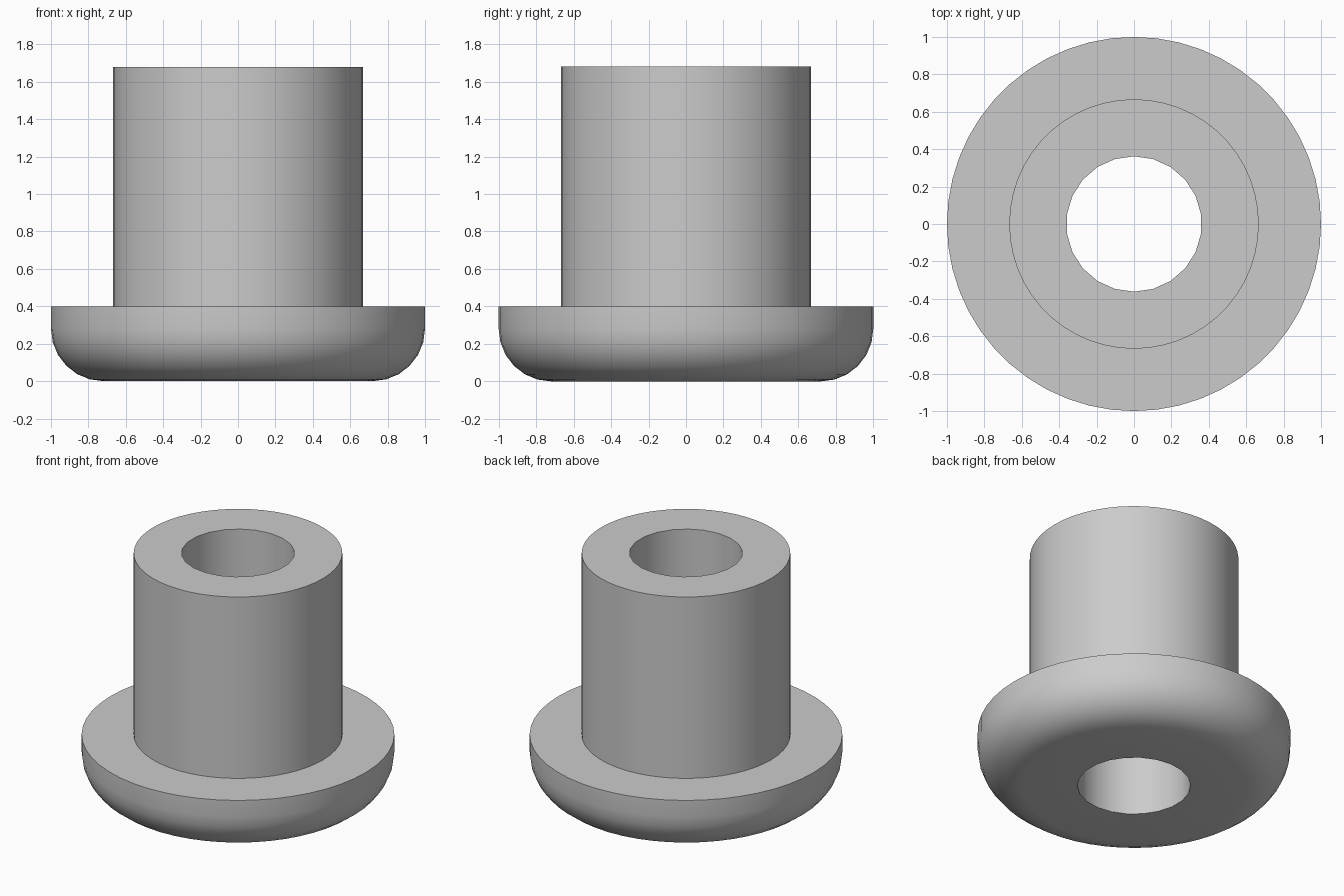
import bpy, bmesh, math
from mathutils import Matrix

cube = bpy.data.objects.get("Cube")
if cube:
    bpy.data.objects.remove(cube, do_unlink=True)

FLANGE_R, SHAFT_R, BORE_R = 1.0, 0.667, 0.362
FLANGE_TOP, HEIGHT, FILLET = 0.4, 1.68, 0.28

grey = bpy.data.materials.new("plain grey")
grey.use_nodes = True
colour = (0.6, 0.6, 0.6, 1)
grey.diffuse_color = colour
grey.node_tree.nodes["Principled BSDF"].inputs["Base Color"].default_value = colour


def lathe(name, profile, sides):
    """Revolve (radius, z) points about z and cap both ends."""
    bm = bmesh.new()
    rings = []
    for r, z in profile:
        rings.append([bm.verts.new((r * math.cos(a), r * math.sin(a), z))
                      for a in (math.tau * i / sides for i in range(sides))])
    for low, high in zip(rings, rings[1:]):
        for i in range(sides):
            j = (i + 1) % sides
            bm.faces.new((low[i], low[j], high[j], high[i]))
    bm.faces.new(rings[0][::-1])
    bm.faces.new(rings[-1])
    mesh = bpy.data.meshes.new(name)
    bm.to_mesh(mesh)
    bm.free()
    mesh.materials.append(grey)
    obj = bpy.data.objects.new(name, mesh)
    bpy.context.collection.objects.link(obj)
    return obj


# Flanged bushing: rounded lower rim, flat shoulder, straight shaft
STEPS = 6
profile = []
for k in range(STEPS + 1):
    a = math.pi / 2 * k / STEPS
    profile.append((FLANGE_R - FILLET + FILLET * math.sin(a),
                    FILLET - FILLET * math.cos(a)))
profile += [(FLANGE_R, FLANGE_TOP), (SHAFT_R, FLANGE_TOP), (SHAFT_R, HEIGHT)]
bushing = lathe("flanged_bushing", profile, 52)

# Bore through the full height
cutter = lathe("bore_cutter", [(BORE_R, -0.2), (BORE_R, HEIGHT + 0.2)], 22)
cutter.data.transform(Matrix.Rotation(math.pi / 22, 4, "Z"))
bore = bushing.modifiers.new("bore", "BOOLEAN")
bore.operation = "DIFFERENCE"
bore.solver = "EXACT"
bore.object = cutter

bpy.ops.object.select_all(action="DESELECT")
bushing.select_set(True)
bpy.context.view_layer.objects.active = bushing
bpy.ops.object.modifier_apply(modifier="bore")
bpy.data.objects.remove(cutter, do_unlink=True)
bpy.ops.object.shade_smooth_by_angle(angle=math.radians(30))
